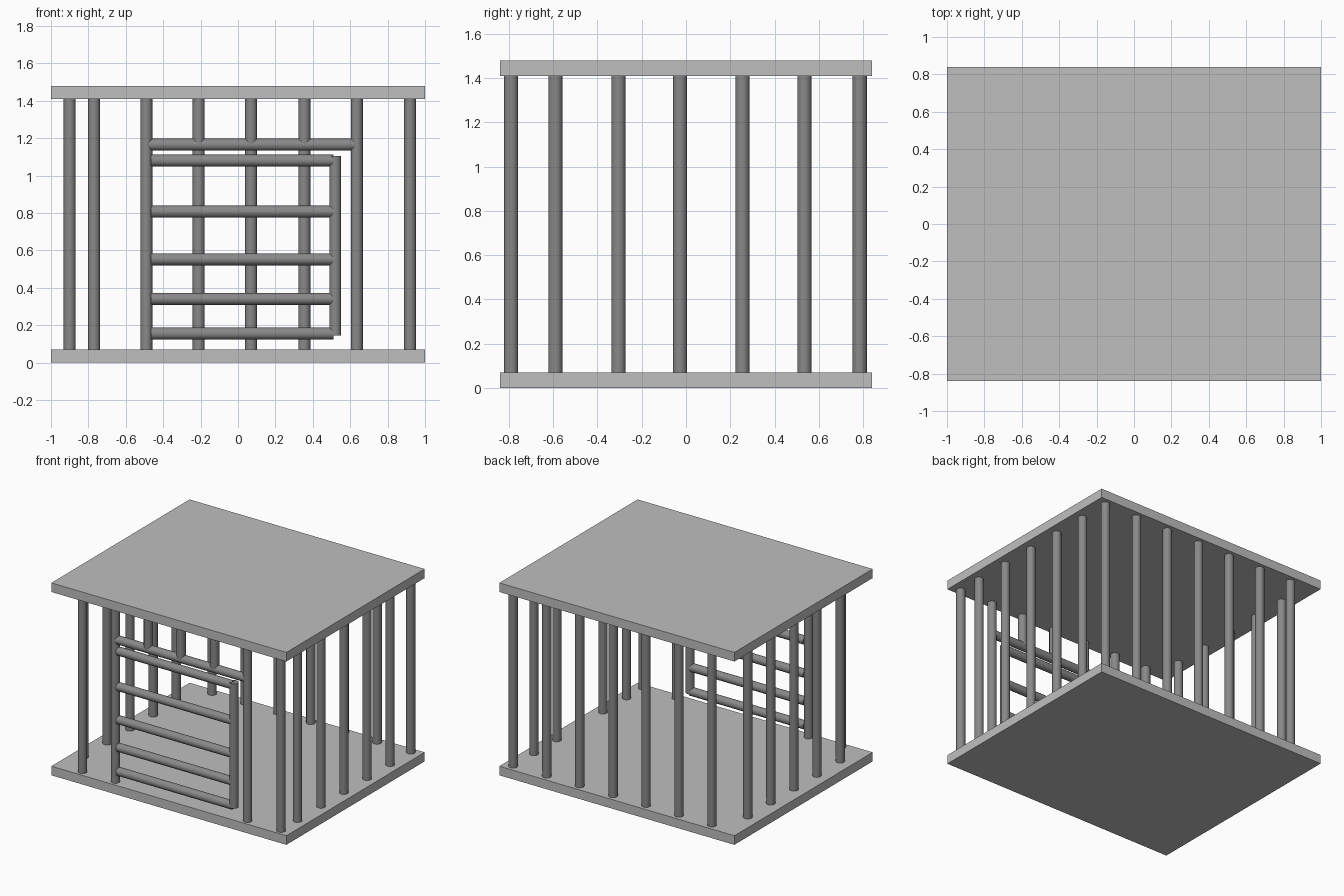
import bpy, math
from mathutils import Vector

if "Cube" in bpy.data.objects:
    bpy.data.objects.remove(bpy.data.objects["Cube"])


def material(name, value):
    m = bpy.data.materials.new(name)
    m.diffuse_color = (value, value, value, 1)
    m.use_nodes = True
    m.node_tree.nodes["Principled BSDF"].inputs["Base Color"].default_value = m.diffuse_color
    return m


PLATE = material("light grey panel", 0.52)
BAR = material("dark grey metal", 0.25)
R = 0.032           # bar radius
Z0, Z1 = 0.07, 1.41  # inner faces of floor and roof


def plate(name, z_low, z_high):
    bpy.ops.mesh.primitive_cube_add(size=1, location=(0, 0, (z_low + z_high) / 2))
    o = bpy.context.object
    o.name = name
    o.scale = (2.0, 1.68, z_high - z_low)
    bpy.ops.object.transform_apply(location=False, rotation=False, scale=True)
    o.data.materials.append(PLATE)


def bar(name, start, end):
    a, b = Vector(start), Vector(end)
    d = b - a
    bpy.ops.mesh.primitive_cylinder_add(
        vertices=24, radius=R, depth=d.length, location=(a + b) / 2,
        rotation=d.to_track_quat('Z', 'Y').to_euler())
    o = bpy.context.object
    o.name = name
    o.data.materials.append(BAR)
    bpy.ops.object.shade_smooth_by_angle(angle=math.radians(40))


def post(name, x, y, low=Z0, high=Z1):
    bar(name, (x, y, low), (x, y, high))


# floor and roof
plate("floor", 0, Z0)
plate("roof", Z1, 1.48)

FRONT, BACK = -0.79, 0.785
columns = [-0.77, -0.49, -0.21, 0.07, 0.355, 0.635, 0.92]

# back wall bars
for x in columns:
    post("back_bar", x, BACK)

# front wall bars, short above the doorway
for x in columns:
    over_door = -0.3 < x < 0.5
    post("short_front_bar" if over_door else "front_bar", x, FRONT,
         1.16 if over_door else Z0)

# side wall bars
for y in (-0.59, -0.305, -0.027, 0.255, 0.535):
    post("left_bar", -0.90, y)
    post("right_bar", 0.92, y)

# rail above the doorway
bar("door_lintel", (-0.475, FRONT, 1.165), (0.625, FRONT, 1.165))

# door: crossbars and closing upright
for z in (0.155, 0.34, 0.552, 0.807, 1.08):
    bar("door_crossbar", (-0.465, FRONT, z), (0.51, FRONT, z))
post("door_upright", 0.52, FRONT, 0.145, 1.105)
